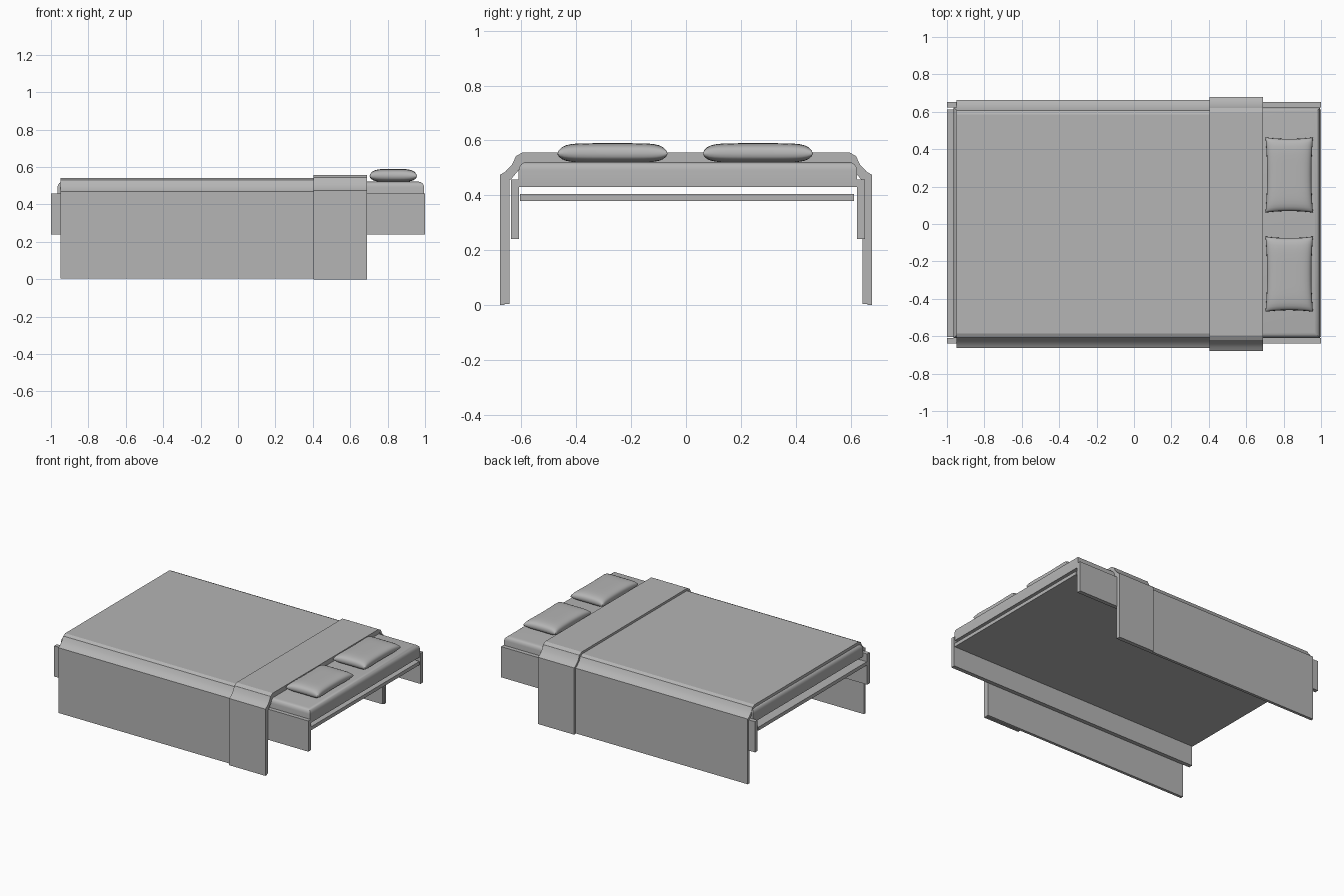
import bpy, bmesh

if "Cube" in bpy.data.objects:
    bpy.data.objects.remove(bpy.data.objects["Cube"])

grey = bpy.data.materials.new("mid_grey")
grey.diffuse_color = (0.46, 0.46, 0.46, 1)
grey.use_nodes = True
grey.node_tree.nodes["Principled BSDF"].inputs["Base Color"].default_value = grey.diffuse_color


def smooth(ob, angle):
    bpy.ops.object.select_all(action='DESELECT')
    bpy.context.view_layer.objects.active = ob
    ob.select_set(True)
    bpy.ops.object.shade_smooth_by_angle(angle=angle)


def finish(name, bm, angle=None):
    bmesh.ops.recalc_face_normals(bm, faces=bm.faces[:])
    mesh = bpy.data.meshes.new(name)
    bm.to_mesh(mesh)
    bm.free()
    mesh.materials.append(grey)
    ob = bpy.data.objects.new(name, mesh)
    bpy.context.collection.objects.link(ob)
    if angle:
        smooth(ob, angle)
    return ob


def box(name, x, y, z, round_top=0):
    bm = bmesh.new()
    bmesh.ops.create_cube(bm, size=1)
    for v in bm.verts:
        v.co = ((x[0] + x[1]) / 2 + v.co.x * (x[1] - x[0]),
                (y[0] + y[1]) / 2 + v.co.y * (y[1] - y[0]),
                (z[0] + z[1]) / 2 + v.co.z * (z[1] - z[0]))
    if round_top:
        upper = [e for e in bm.edges
                 if all(v.co.z > z[1] - 0.001 for v in e.verts)]
        bmesh.ops.bevel(bm, geom=upper, offset=round_top, segments=4,
                        profile=0.5, affect='EDGES')
    return finish(name, bm, 0.6 if round_top else None)


def cover(name, outer, inner, x0, x1):
    # half profiles (y, z) from hem to top, mirrored and extruded along x
    out = outer + [(-y, z) for y, z in reversed(outer)]
    inn = inner + [(-y, z) for y, z in reversed(inner)]
    bm = bmesh.new()
    a, b, c, d = [[bm.verts.new((x, y, z)) for y, z in prof]
                  for x in (x0, x1) for prof in (out, inn)]
    for i in range(len(out) - 1):
        for p, q in ((a, c), (b, d), (a, b), (c, d)):
            bm.faces.new((p[i], p[i + 1], q[i + 1], q[i]))
    for i in (0, -1):
        bm.faces.new((a[i], b[i], d[i], c[i]))
    return finish(name, bm, 0.4)


def pillow(name, cx, cy, cz, hx, hy, hz, n=20):
    # plump cushion with blunt edges, flat top and inward curving sides
    bm = bmesh.new()
    bmesh.ops.create_grid(bm, x_segments=n, y_segments=n, size=1)
    dup = bmesh.ops.duplicate(bm, geom=bm.verts[:] + bm.edges[:] + bm.faces[:])
    low = {v for v in dup["geom"] if isinstance(v, bmesh.types.BMVert)}
    for v in bm.verts:
        # crowd the grid lines towards the rim
        u, w = (1.5 * t - 0.5 * t ** 3 for t in v.co.xy)
        puff = (max(0, 1 - abs(u) ** 4) * max(0, 1 - abs(w) ** 6)) ** 0.36
        v.co = (cx + hx * u * (1 - 0.07 * (1 - w * w)),
                cy + hy * w * (1 - 0.04 * (1 - u * u)),
                cz + (-0.85 if v in low else 1) * hz * puff)
    bmesh.ops.remove_doubles(bm, verts=bm.verts[:], dist=1e-5)
    return finish(name, bm, 0.9)


# Frame
for side, ys in (("front", (-0.638, -0.609)), ("back", (0.623, 0.652))):
    box(side + "_rail", (-1, 1), ys, (0.24, 0.458))
box("base_board", (-1, 1), (-0.605, 0.612), (0.38, 0.405))

# Mattress
box("mattress", (-0.965, 0.995), (-0.61, 0.623), (0.43, 0.522), 0.03)

# Blanket and the folded throw laid over it
skin = [(0.663, 0.004), (0.663, 0.468), (0.646, 0.477), (0.622, 0.503),
        (0.608, 0.53), (0.585, 0.541)]
lining = [(0.643, 0.004), (0.643, 0.455), (0.635, 0.462), (0.612, 0.49),
          (0.598, 0.513), (0.58, 0.521)]
band = [(0.678, 0.0), (0.678, 0.475), (0.658, 0.487), (0.635, 0.511),
        (0.62, 0.543), (0.595, 0.557)]
band_lining = [(0.661, 0.0)] + skin[1:-1] + [(0.585, 0.539)]
cover("blanket", skin, lining, -0.95, 0.688)
cover("throw", band, band_lining, 0.405, 0.69)

# Pillows
pillow("front_pillow", 0.83, -0.268, 0.552, 0.127, 0.201, 0.038)
pillow("back_pillow", 0.83, 0.262, 0.552, 0.127, 0.201, 0.038)
